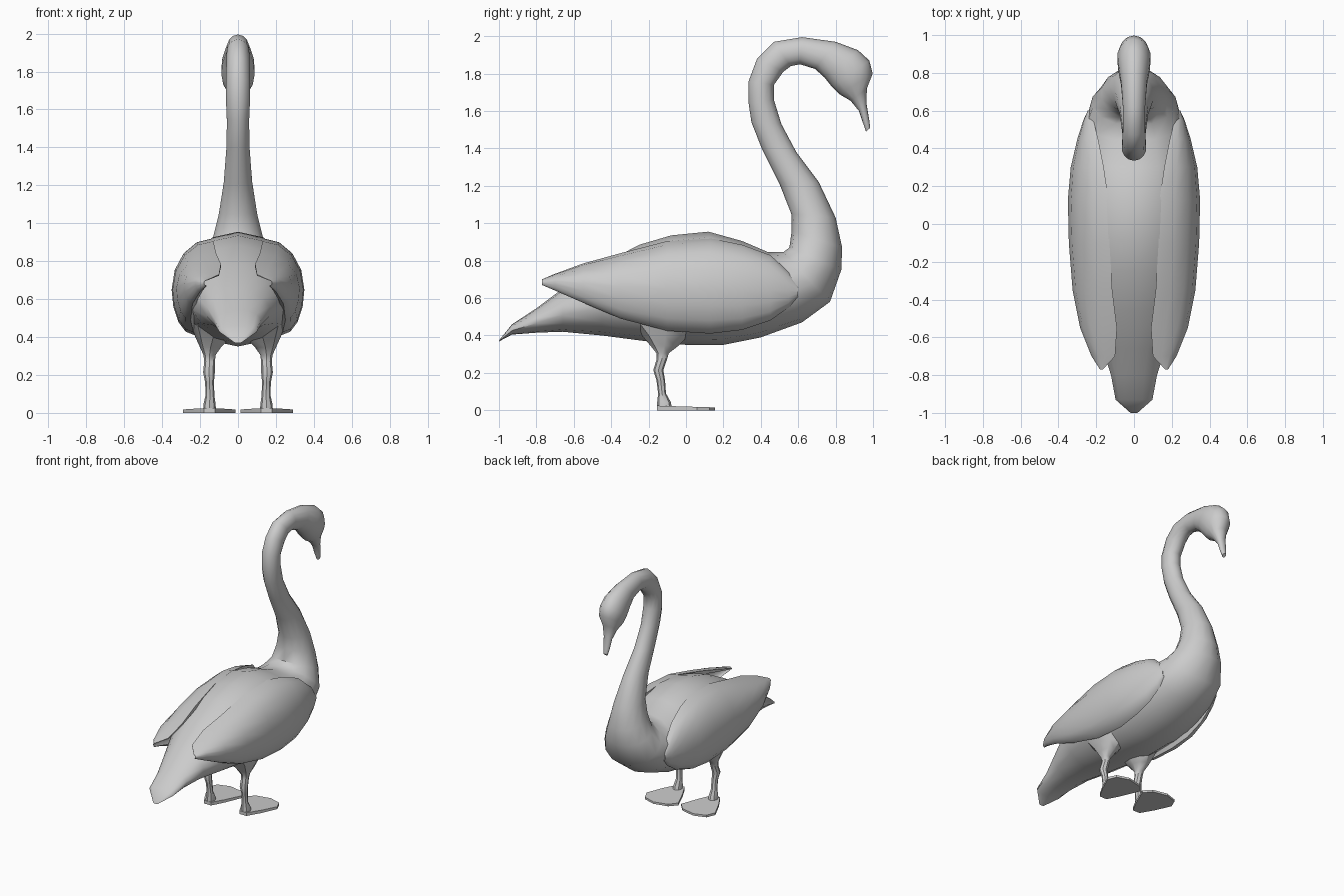
import bpy, bmesh, math
from mathutils import Vector

grey = bpy.data.materials.new("plain_grey")
grey.diffuse_color = (0.6, 0.6, 0.6, 1)


def loft(name, rings, angle=40):
    """Skin a list of closed rings, cap both ends, smooth shade."""
    bm = bmesh.new()
    rows = [[bm.verts.new(p) for p in ring] for ring in rings]
    n = len(rows[0])
    for a, b in zip(rows, rows[1:]):
        for i in range(n):
            j = (i + 1) % n
            bm.faces.new((a[i], a[j], b[j], b[i]))
    bm.faces.new(rows[0])
    bm.faces.new(rows[-1])
    bmesh.ops.recalc_face_normals(bm, faces=bm.faces)
    mesh = bpy.data.meshes.new(name)
    bm.to_mesh(mesh)
    bm.free()
    mesh.materials.append(grey)
    obj = bpy.data.objects.new(name, mesh)
    bpy.context.collection.objects.link(obj)
    bpy.ops.object.select_all(action='DESELECT')
    obj.select_set(True)
    bpy.context.view_layer.objects.active = obj
    bpy.ops.object.shade_smooth_by_angle(angle=math.radians(angle))
    return obj


def profile_ring(y1, z1, y2, z2, w, n=14):
    """Ellipse across a side-profile chord, w = half width."""
    a, b = Vector((0, y1, z1)), Vector((0, y2, z2))
    mid, half = (a + b) / 2, (b - a) / 2
    return [mid + half * math.cos(t) + Vector((w * math.sin(t), 0, 0))
            for t in (2 * math.pi * i / n for i in range(n))]


# body, neck, head and bill: underside/outer point, back/inner point, half width
body = [
    (-1.0, .368, -.998, .376, .02), (-.93, .405, -.93, .46, .10),
    (-.80, .415, -.80, .545, .125), (-.66, .42, -.66, .65, .17),
    (-.45, .40, -.45, .78, .25), (-.22, .37, -.25, .885, .29),
    (0, .35, -.08, .935, .31), (.20, .35, .12, .955, .31),
    (.40, .39, .30, .905, .295), (.62, .47, .44, .845, .26),
    (.77, .58, .52, .845, .225), (.83, .75, .553, .87, .175),
    (.835, .87, .565, .96, .135), (.80, 1.03, .563, 1.05, .105),
    (.71, 1.22, .50, 1.21, .077), (.59, 1.38, .405, 1.40, .063),
    (.51, 1.53, .35, 1.54, .06), (.47, 1.66, .335, 1.64, .065),
    (.47, 1.74, .335, 1.76, .065), (.52, 1.81, .38, 1.88, .063),
    (.56, 1.84, .47, 1.97, .06), (.61, 1.85, .62, 1.995, .06),
    (.69, 1.825, .80, 1.97, .07), (.74, 1.78, .92, 1.925, .085),
    (.78, 1.73, .98, 1.87, .09), (.82, 1.69, .998, 1.80, .08),
    (.88, 1.655, .967, 1.72, .052), (.925, 1.60, .965, 1.64, .033),
    (.945, 1.54, .98, 1.55, .025), (.962, 1.49, .985, 1.51, .014),
]
loft("body_neck_and_head", [profile_ring(*r) for r in body])

# wing stations: y, top x, top z, outer x, outer z, bottom x, bottom z
wing = [
    (-.77, .165, .70, .18, .685, .165, .67), (-.70, .10, .73, .225, .69, .20, .64),
    (-.55, .09, .785, .285, .68, .24, .575), (-.35, .115, .84, .325, .66, .25, .49),
    (-.10, .13, .905, .345, .65, .235, .425), (.13, .135, .92, .35, .65, .23, .41),
    (.30, .16, .885, .335, .64, .235, .43), (.45, .19, .83, .30, .64, .23, .48),
    (.55, .215, .74, .268, .64, .225, .55), (.60, .23, .66, .245, .635, .23, .61),
]


def wing_ring(y, xt, zt, xo, zo, xb, zb, side):
    """Curved outer skin plus a thinner inner skin, as one closed ring."""
    outer = []
    for i in range(9):
        t = math.pi / 2 - math.pi * i / 8
        x0, h = (xt, zt - zo) if i < 4 else (xb, zo - zb)
        outer.append((x0 + (xo - x0) * math.cos(t), zo + h * math.sin(t)))
    cx = min(xt, xb)
    inner = [(x + (cx - x) * .16, z + (zo - z) * .16) for x, z in reversed(outer)]
    return [(side * x, y, z) for x, z in outer + inner]


def round_ring(x, y, z, rx, ry, n=8):
    return [(x + rx * math.cos(2 * math.pi * i / n),
             y + ry * math.sin(2 * math.pi * i / n), z) for i in range(n)]


# thigh and shank: x, y, z, x radius, y radius
leg = [
    (.13, -.11, .47, .12, .20), (.13, -.11, .40, .095, .125),
    (.145, -.115, .345, .055, .075), (.15, -.125, .305, .032, .033),
    (.15, -.13, .27, .028, .028), (.153, -.148, .215, .031, .027),
    (.15, -.135, .16, .023, .023), (.148, -.128, .09, .024, .021),
    (.15, -.118, .045, .032, .036), (.15, -.115, .015, .034, .04),
]
# webbed foot outline: x, y
foot = [(.12, -.155), (.18, -.155), (.235, -.06), (.29, .06), (.262, .125),
        (.17, .155), (.06, .13), (.012, .075), (.07, -.06)]

for side, label in ((1, "right"), (-1, "left")):
    loft(label + "_wing", [wing_ring(*s, side) for s in wing])
    loft(label + "_leg", [[(side * x, y, z) for x, y, z in round_ring(*r)] for r in leg])
    bottom = [(side * x, y, 0) for x, y in foot]
    top = [(side * x, y, .02 - .03 * y) for x, y in foot]
    loft(label + "_foot", [bottom, top], 30)
